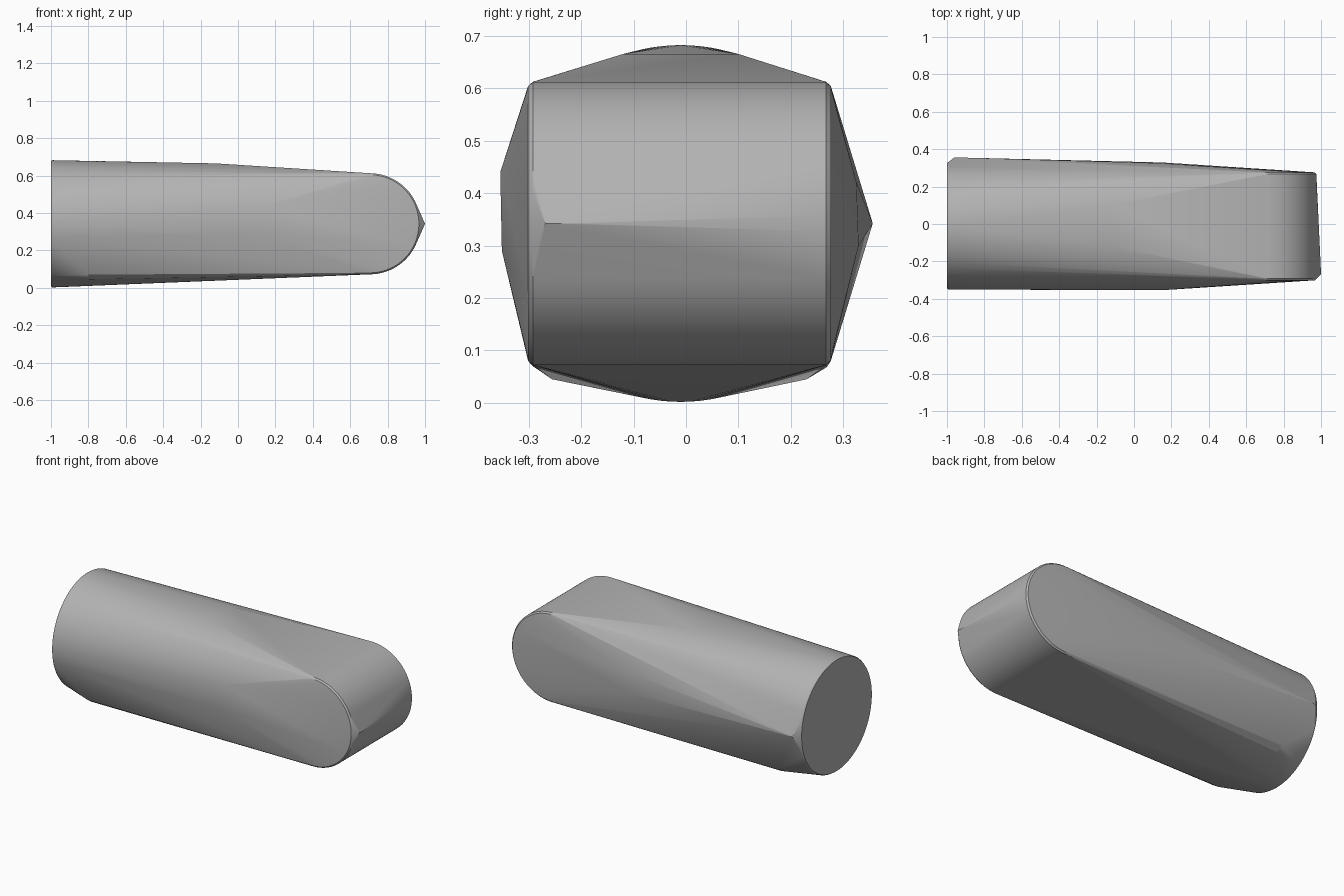
import bpy, bmesh
from math import sin, cos, pi, radians

cube = bpy.data.objects.get("Cube")
if cube:
    bpy.data.objects.remove(cube, do_unlink=True)

MID = 0.342      # height of the body axis
SEGMENTS = 112

grey = bpy.data.materials.new("mid_grey")
grey.use_nodes = True
colour = (0.45, 0.45, 0.45, 1)
grey.diffuse_color = colour
grey.node_tree.nodes["Principled BSDF"].inputs["Base Color"].default_value = colour

bm = bmesh.new()


def ring(radius, place):
    """Add a circle of points; place maps circle offsets to a position."""
    for i in range(SEGMENTS):
        a = 2 * pi * i / SEGMENTS
        bm.verts.new(place(radius * cos(a), radius * sin(a)))


# Round butt at the right, with a small softened rim
for radius, x in ((0.335, -1.0), (0.34, -0.992)):
    ring(radius, lambda u, v: (x, u - 0.01, MID + v))

# Rounded nose: a short cylinder lying across the other end
for radius, y in ((0.262, -0.301), (0.27, -0.292), (0.27, 0.267), (0.262, 0.276)):
    ring(radius, lambda u, v: (0.705 + u, y, MID + v))

# Corners that bulge the skin between the two ends
corners = [
    (-0.12, 0.10, 0.665), (-0.12, -0.12, 0.665),    # top
    (0.15, -0.354, 0.44), (0.11, -0.351, 0.29),     # front
    (0.15, 0.325, 0.42), (0.15, 0.329, 0.30),       # back
    (-0.96, 0.356, MID),                            # back rim peak
    (-0.80, -0.292, 0.070), (-0.80, -0.255, 0.045), # lower front edge
    (-0.80, 0.268, 0.068), (-0.80, 0.230, 0.045),   # lower back edge
    (1.0, -0.268, MID), (0.997, -0.20, MID),        # nose peak
]
for corner in corners:
    bm.verts.new(corner)

# Stretch one closed skin over the guides and tidy the flat areas
hull = bmesh.ops.convex_hull(bm, input=bm.verts[:])
spare = {g for g in hull["geom_interior"] + hull["geom_unused"]
         if isinstance(g, bmesh.types.BMVert)}
bmesh.ops.delete(bm, geom=list(spare), context="VERTS")
bmesh.ops.dissolve_limit(bm, angle_limit=radians(0.3),
                         verts=bm.verts[:], edges=bm.edges[:])
bmesh.ops.recalc_face_normals(bm, faces=bm.faces[:])

mesh = bpy.data.meshes.new("tapered_body")
bm.to_mesh(mesh)
bm.free()
mesh.materials.append(grey)
body = bpy.data.objects.new("tapered_body", mesh)
bpy.context.collection.objects.link(body)

# Smooth the curved skin, keep the creases
bpy.ops.object.select_all(action="DESELECT")
body.select_set(True)
bpy.context.view_layer.objects.active = body
bpy.ops.object.shade_smooth_by_angle(angle=radians(6))
